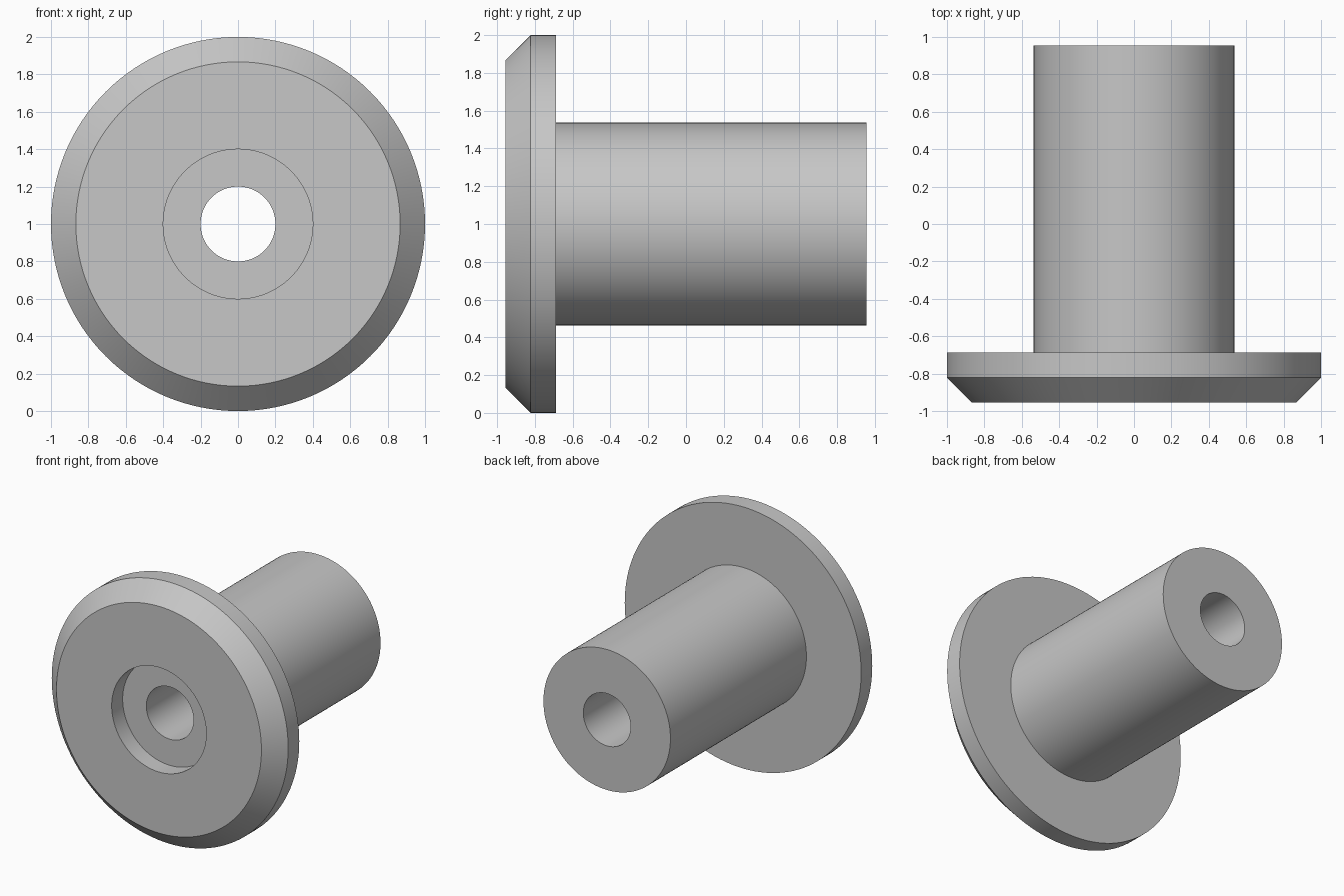
import bpy, bmesh, math
from mathutils import Vector

old = bpy.data.objects.get("Cube")
if old:
    bpy.data.objects.remove(old, do_unlink=True)

# Single plain grey finish
grey = bpy.data.materials.new("plain_grey")
grey.use_nodes = True
colour = (0.57, 0.57, 0.57, 1.0)
grey.diffuse_color = colour
grey.node_tree.nodes["Principled BSDF"].inputs["Base Color"].default_value = colour

# Main dimensions
half_length = 0.955
flange_radius, flange_thickness, chamfer = 1.0, 0.267, 0.133
shaft_radius, bore_radius = 0.537, 0.2
recess_radius, recess_depth = 0.4, 0.133
segments = 128


def revolve(name, profile, centre_z):
    """Spin a closed (radius, y) profile around a front-to-back axis."""
    bm = bmesh.new()
    verts = [bm.verts.new((r, y, 0)) for r, y in profile]
    edges = [bm.edges.new((v, verts[i - 1])) for i, v in enumerate(verts)]
    bmesh.ops.spin(bm, geom=verts + edges, cent=Vector(), axis=(0, 1, 0),
                   angle=math.tau, steps=segments, use_merge=True)
    bmesh.ops.remove_doubles(bm, verts=bm.verts, dist=1e-5)
    bmesh.ops.recalc_face_normals(bm, faces=bm.faces)
    mesh = bpy.data.meshes.new(name)
    bm.to_mesh(mesh)
    bm.free()
    mesh.materials.append(grey)
    obj = bpy.data.objects.new(name, mesh)
    obj.location.z = centre_z
    bpy.context.collection.objects.link(obj)
    bpy.ops.object.select_all(action='DESELECT')
    obj.select_set(True)
    bpy.context.view_layer.objects.active = obj
    bpy.ops.object.shade_smooth_by_angle(angle=math.radians(30))
    return obj


# Flanged sleeve: chamfered flange, shaft, through bore and front counterbore
front, back = -half_length, half_length
revolve("flanged_sleeve", [
    (recess_radius, front),
    (flange_radius - chamfer, front),
    (flange_radius, front + chamfer),
    (flange_radius, front + flange_thickness),
    (shaft_radius, front + flange_thickness),
    (shaft_radius, back),
    (bore_radius, back),
    (bore_radius, front + recess_depth),
    (recess_radius, front + recess_depth),
], flange_radius)
